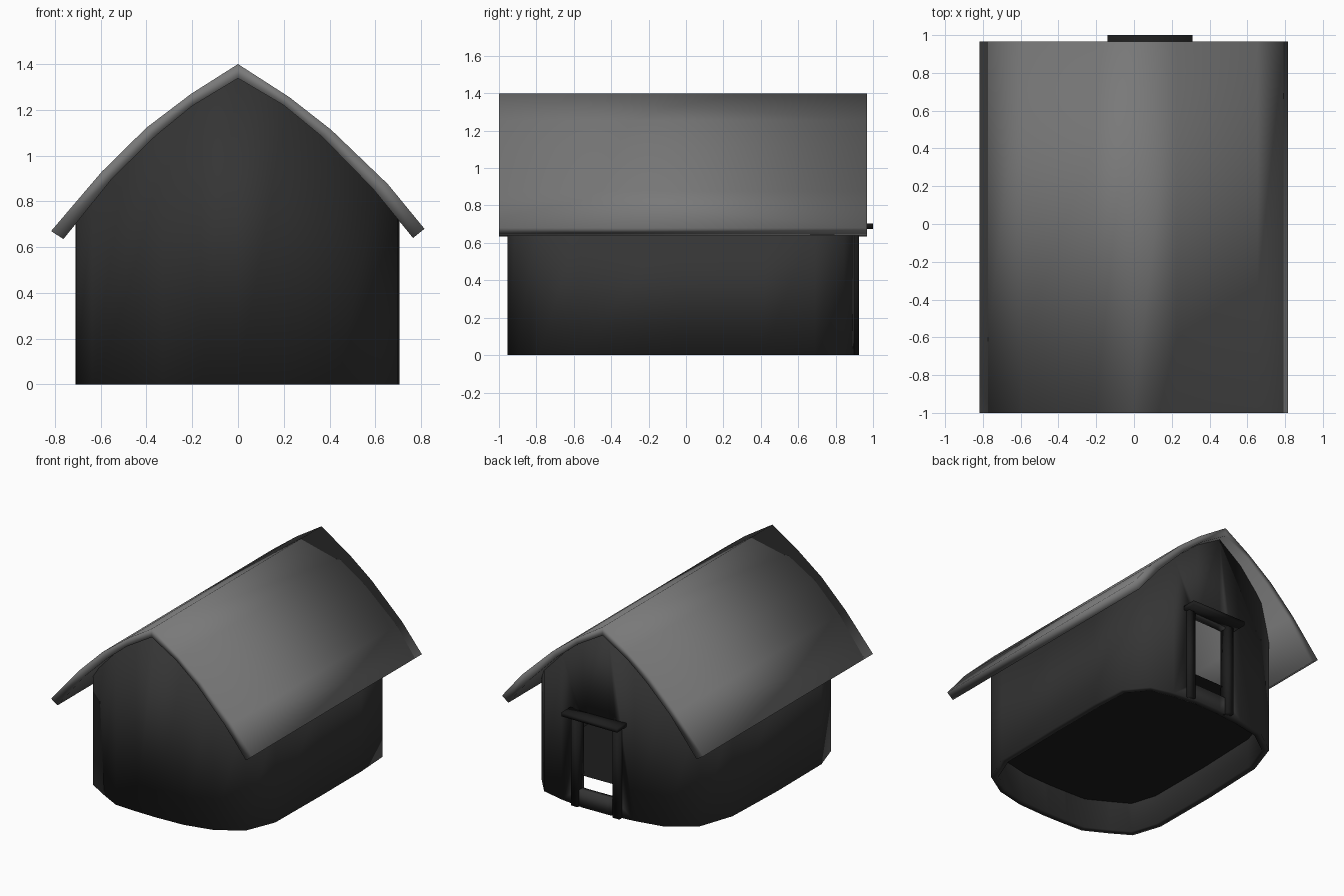
import bpy, bmesh

if "Cube" in bpy.data.objects:
    bpy.data.objects.remove(bpy.data.objects["Cube"])

# Roof section (x, z), left eave to right eave
OUTER = [(-0.817, 0.67), (-0.595, 0.93), (-0.4, 1.122), (-0.205, 1.27), (0, 1.4),
         (0.225, 1.255), (0.408, 1.112), (0.655, 0.875), (0.815, 0.68)]
INNER = [(-0.763, 0.635), (-0.55, 0.9), (-0.358, 1.088), (-0.2, 1.217), (0, 1.338),
         (0.2, 1.22), (0.367, 1.083), (0.59, 0.855), (0.765, 0.64)]
# Slightly uneven wall footprint (x, y), counter-clockwise from the front
PLAN = [(-0.33, -0.945), (-0.16, -0.953), (0, -0.955), (0.22, -0.945), (0.43, -0.897),
        (0.61, -0.783), (0.698, -0.565), (0.706, -0.05), (0.706, 0.42), (0.69, 0.69),
        (0.56, 0.845), (0.39, 0.885), (0.2, 0.91), (0, 0.905), (-0.2, 0.885), (-0.42, 0.842),
        (-0.605, 0.705), (-0.692, 0.45), (-0.71, -0.05), (-0.707, -0.56),
        (-0.638, -0.772), (-0.49, -0.86)]
FLOOR_Z = 0.22


def grey(name, v):
    mat = bpy.data.materials.new(name)
    mat.diffuse_color = (v, v, v, 1)
    mat.use_nodes = True
    mat.node_tree.nodes["Principled BSDF"].inputs["Base Color"].default_value = mat.diffuse_color
    return mat


ROOF, WALL, DARK = grey("roof_grey", 0.19), grey("wall_grey", 0.035), grey("dark_grey", 0.012)


def under_roof(x):
    """Height of the roof underside at x."""
    for (x0, z0), (x1, z1) in zip(INNER, INNER[1:]):
        if x <= x1:
            return z0 + (z1 - z0) * (x - x0) / (x1 - x0)
    return INNER[-1][1]


def activate(ob):
    bpy.ops.object.select_all(action='DESELECT')
    ob.select_set(True)
    bpy.context.view_layer.objects.active = ob


def finish(name, bm, mat):
    mesh = bpy.data.meshes.new(name)
    bm.to_mesh(mesh)
    bm.free()
    mesh.materials.append(mat)
    ob = bpy.data.objects.new(name, mesh)
    bpy.context.collection.objects.link(ob)
    activate(ob)
    bpy.ops.object.shade_smooth()
    return ob


def box(name, lo, hi, mat):
    bm = bmesh.new()
    bmesh.ops.create_cube(bm, size=1)
    for v in bm.verts:
        v.co = [(a + b) / 2 + c * (b - a) for a, b, c in zip(lo, hi, v.co)]
    return finish(name, bm, mat)


# Roof: curved gable shell, extruded front to back
bm = bmesh.new()
rings = []
for y in (-1.0, 0.967):
    outer = [bm.verts.new((x, y, z)) for x, z in OUTER]
    inner = [bm.verts.new((x, y, z)) for x, z in INNER]
    for i in range(len(outer) - 1):
        bm.faces.new((outer[i], outer[i + 1], inner[i + 1], inner[i]))
    rings.append(outer + inner[::-1])
front, back = rings
for i in range(len(front)):
    j = (i + 1) % len(front)
    bm.faces.new((front[i], front[j], back[j], back[i]))
bmesh.ops.recalc_face_normals(bm, faces=bm.faces)
finish("roof", bm, ROOF)

# Walls: rounded plan rising to the underside of the roof
bm = bmesh.new()
low = [bm.verts.new((x, y, 0)) for x, y in PLAN]
top = [bm.verts.new((x, y, under_roof(x) + 0.015)) for x, y in PLAN]
for i in range(len(PLAN)):
    j = (i + 1) % len(PLAN)
    bm.faces.new((low[i], low[j], top[j], top[i]))
walls = finish("walls", bm, WALL)
solid = walls.modifiers.new("thickness", 'SOLIDIFY')
solid.thickness = 0.05
solid.offset = -1

# Doorway opening cut through the back wall
cutter = box("doorway_cutter", (-0.06, 0.7, 0.12), (0.24, 1.1, 0.66), WALL)
cutter.hide_render = True
cut = walls.modifiers.new("doorway", 'BOOLEAN')
cut.operation = 'DIFFERENCE'
cut.solver = 'EXACT'
cut.object = cutter
activate(walls)
for mod in ("thickness", "doorway"):
    bpy.ops.object.modifier_apply(modifier=mod)
bpy.data.objects.remove(cutter)

# Floor, raised a little inside the walls
bm = bmesh.new()
bm.faces.new([bm.verts.new((x * 0.96, y * 0.97, FLOOR_Z)) for x, y in PLAN])
finish("floor", bm, DARK)

# Door frame: two posts and an overhanging lintel
for side, x in (("left", 0.26), ("right", -0.08)):
    box("door_post_" + side, (x - 0.027, 0.85, 0), (x + 0.027, 0.925, 0.68), DARK)
box("door_lintel", (-0.14, 0.87, 0.675), (0.31, 1.0, 0.705), DARK)
